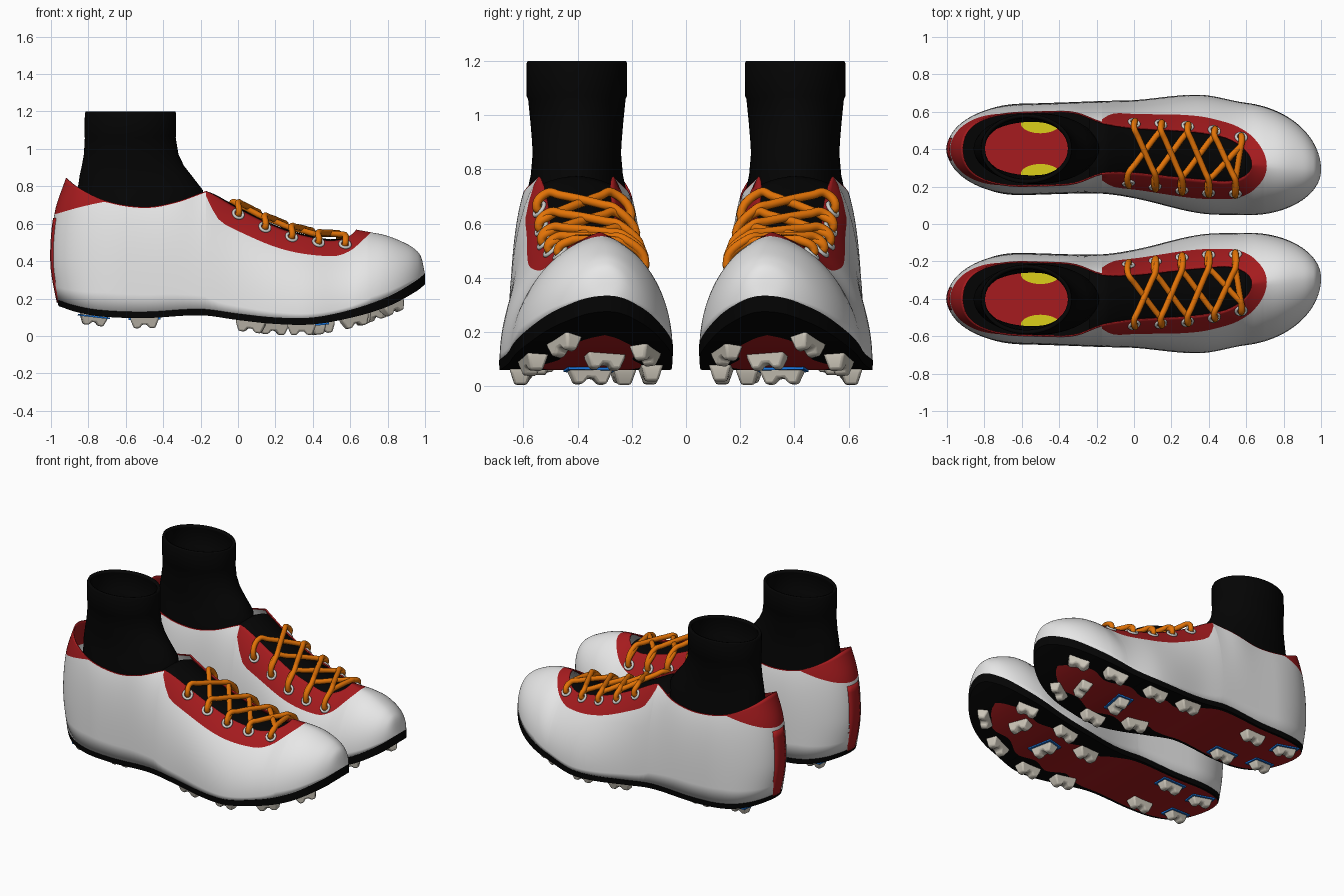
import bpy, bmesh, math
from math import sin, cos, pi, sqrt
from mathutils import Vector, Matrix

cube = bpy.data.objects.get("Cube")
if cube:
    bpy.data.objects.remove(cube)


def material(name, r, g, b, rough=0.6):
    m = bpy.data.materials.new(name)
    m.use_nodes = True
    m.diffuse_color = (r, g, b, 1)
    node = m.node_tree.nodes["Principled BSDF"]
    node.inputs["Base Color"].default_value = (r, g, b, 1)
    node.inputs["Roughness"].default_value = rough
    return m


WHITE = material("white leather", .8, .8, .8)
RED = material("red trim", .38, .011, .013)
BLACK = material("black knit", .0013, .0013, .0013)
ORANGE = material("orange lace", .76, .17, .002)
YELLOW = material("yellow patch", .72, .62, .01)
BONE = material("bone stud", .6, .56, .48)
BLUE = material("blue base", .01, .18, .72)
SILVER = material("silver eyelet", .6, .6, .58)


def track(*p):
    """Smooth function through the given (x, value) points."""
    def slope(i):
        a, b = p[max(i - 1, 0)], p[min(i + 1, len(p) - 1)]
        return (b[1] - a[1]) / (b[0] - a[0])

    def f(x):
        x = min(max(x, p[0][0]), p[-1][0])
        i = max(k for k in range(len(p) - 1) if p[k][0] <= x)
        (xa, a), (xb, b) = p[i], p[i + 1]
        d = xb - xa
        t = (x - xa) / d
        return (a + (b - a) * t * t * (3 - 2 * t)
                + d * t * (1 - t) * (slope(i) * (1 - t) - slope(i + 1) * t))
    return f


def arc(d):
    return sqrt(max(0, 1 - max(0, d) ** 2))


# Shoe shape along its length
mid_y = track((-1, .4), (-.2, .4), (0, .385), (.35, .355), (.6, .32), (1, .29))
outer_w = track((-1, .24), (-.6, .24), (-.2, .255), (0, .275), (.35, .333), (.6, .325), (1, .32))
inner_w = track((-1, .245), (-.6, .245), (-.2, .235), (0, .245), (.35, .295), (.6, .27), (1, .25))
sole_z = track((-1, .19), (-.9, .16), (-.75, .135), (-.5, .125), (-.2, .14), (0, .115),
               (.2, .095), (.4, .095), (.6, .135), (.8, .205), (.95, .29), (1, .33))
sole_t = track((-1, .03), (0, .03), (.5, .035), (.8, .048), (1, .055))
collar_z = track((-1, .845), (-.9, .8), (-.7, .72), (-.5, .69), (-.34, .715), (-.17, .775))
ridge_z = track((-.17, .855), (0, .75), (.2, .675), (.4, .625), (.6, .575), (.7, .556),
                (.8, .535), (.9, .493), (.95, .46), (.98, .42), (1, .33))
# Section exponents: roof sharpness and wall steepness
roof = track((-1, 3), (-.4, 3), (-.17, 2.4), (0, 1.95), (.2, 1.4), (.4, 1.15), (.6, 1.18), (.7, 1.55), (.8, 1.8), (1, 2))
wall = track((-1, 3), (-.4, 3), (-.17, 2.4), (0, 2.3), (.4, 2.1), (1, 2))
opening = track((-1, .8), (-.4, .82), (-.3, .77), (-.17, .56), (0, .47), (.4, .4))
heel_dx = track((.1, .06), (.2, .03), (.4, 0), (.66, .02), (.845, .08))
heel_trim = track((-1, .65), (-.85, .69), (-.7, .72), (-.17, .8))
THROAT = -.17


def half_width(x, s):
    return (outer_w if s > 0 else inner_w)(x) * arc((abs(x) - .6) / .4)


def edge_u(x):
    return opening(x) * arc((x - .45) / .18)


def rise(x, u):
    return max(0, 1 - u ** roof(x)) ** (1 / wall(x))


def height(x):
    if x >= THROAT:
        return ridge_z(x) - sole_z(x)
    return (collar_z(x) - sole_z(x)) / rise(x, edge_u(x))


def place(x, y, z):
    return Vector((x + heel_dx(z) * (max(0, -x - .6) / .4) ** 2, y, z))


def surf(x, s, u):
    """Point on the upper; u runs from 1 at the sole to 0 on the ridge."""
    return place(x, mid_y(x) + s * half_width(x, s) * u, sole_z(x) + height(x) * rise(x, u))


def trim_u(x, s):
    if x < THROAT:
        z = min(heel_trim(x), collar_z(x) - .006)
        return max(0, 1 - ((z - sole_z(x)) / height(x)) ** wall(x)) ** (1 / roof(x))
    u = (.74 if s > 0 else .82) - .22 * x - .15 * (max(0, -.08 - x) / .09) ** 2
    return max(edge_u(x), u * arc((x - .5) / .21))


def grid(bm, rows, mat=lambda i, j: 0, flip=False):
    v = [[bm.verts.new(p) for p in r] for r in rows]
    for i in range(len(v) - 1):
        for j in range(len(v[0]) - 1):
            q = [v[i][j], v[i + 1][j], v[i + 1][j + 1], v[i][j + 1]]
            bm.faces.new(q[::-1] if flip else q).material_index = mat(i, j)


def dress(ob, angle):
    bpy.ops.object.select_all(action='DESELECT')
    ob.select_set(True)
    bpy.context.view_layer.objects.active = ob
    if ob.type == 'CURVE':
        bpy.ops.object.convert(target='MESH')
        ob = bpy.context.object
    bpy.ops.object.shade_smooth_by_angle(angle=math.radians(angle))
    ob.modifiers.new("pair", 'MIRROR').use_axis = (False, True, False)


def finish(name, bm, mats, shell=0, bevel=0, recalc=False, angle=40):
    bmesh.ops.remove_doubles(bm, verts=bm.verts, dist=.0002)
    if recalc:
        bmesh.ops.recalc_face_normals(bm, faces=bm.faces)
    me = bpy.data.meshes.new(name)
    bm.to_mesh(me)
    bm.free()
    for m in mats:
        me.materials.append(m)
    ob = bpy.data.objects.new(name, me)
    bpy.context.collection.objects.link(ob)
    if shell:
        ob.modifiers.new("shell", 'SOLIDIFY').thickness = shell
    if bevel:
        b = ob.modifiers.new("soft", 'BEVEL')
        b.width, b.segments = bevel, 2
    dress(ob, angle)


def tubes(name, paths, radius, mat, closed=False):
    cu = bpy.data.curves.new(name, 'CURVE')
    cu.dimensions, cu.bevel_depth, cu.bevel_resolution, cu.resolution_u = '3D', radius, 3, 6
    for path in paths:
        sp = cu.splines.new('BEZIER')
        sp.bezier_points.add(len(path) - 1)
        sp.use_cyclic_u = closed
        for bp, p in zip(sp.bezier_points, path):
            bp.co = p
            bp.handle_left_type = bp.handle_right_type = 'AUTO'
    cu.materials.append(mat)
    ob = bpy.data.objects.new(name, cu)
    bpy.context.collection.objects.link(ob)
    dress(ob, 60)


stations = sorted([-cos(pi * i / 90) for i in range(91)]
                  + [THROAT - .001, THROAT, .59, .61, .62, .627, .63, .69, .7, .707, .71])

# Upper: white shell with red collar, rim and lace stay
LOW, HIGH = 16, 7
bm = bmesh.new()
for s in (1, -1):
    rows = []
    for x in stations:
        n = roof(x)
        a, b = (math.acos(min(1, u) ** (n / 2)) for u in (trim_u(x, s), edge_u(x)))
        angles = [a * j / LOW for j in range(LOW)] + [a + (b - a) * j / HIGH for j in range(HIGH + 1)]
        rows.append([surf(x, s, max(0, cos(t)) ** (2 / n)) for t in angles])
    grid(bm, rows, lambda i, j: int(j >= LOW), s > 0)
finish("shoe_upper", bm, [WHITE, RED], shell=.008, angle=50)

# Sole: black rim with a scalloped red plate underneath
COLS = 12
plate = track((-1, .93), (-.15, .9), (.02, .7), (.1, .52), (.23, .64), (.36, .47),
              (.49, .62), (.62, .45), (.74, .58), (.8, .52))
bm = bmesh.new()
rows = []
for x in stations:
    t = plate(x) * arc((x - .68) / .18)
    vs = [1] + [t * (1 - 2 * k / COLS) for k in range(COLS + 1)] + [-1]
    z, c = sole_z(x), mid_y(x)
    low = z - sole_t(x)
    wide = {s: half_width(x, s) for s in (1, -1)}
    row = [place(x, c + s * (wide[s] * 1.008), z + .004) for s in (1, -1)]
    under = [place(x, c + v * wide[1 if v > 0 else -1], low) for v in vs]
    rows.append([row[0]] + under + [row[1], row[0]])
grid(bm, rows, lambda i, j: int(2 <= j < COLS + 2))
finish("sole", bm, [BLACK, RED], recalc=True)

# Heel strip
bm = bmesh.new()
rows = []
for k in range(11):
    z = .18 + .045 * k
    rows.append([(-1.004 + heel_dx(z) + .016 * v * v, .4 + .06 * v, z) for v in (-1, -.5, 0, .5, 1)])
grid(bm, rows)
finish("heel_strip", bm, [RED], shell=.02, recalc=True)

# Tongue under the laces
bm = bmesh.new()
rows = []
for k in range(25):
    x = -.24 + .035 * k
    e = edge_u(x)
    a, b = (surf(x, s, e + .07) for s in (1, -1))
    bump = .11 * min(e, .4)
    rows.append([a.lerp(b, j / 10) + Vector((0, 0, bump * (1 - (j / 5 - 1) ** 2) - .014)) for j in range(11)])
grid(bm, rows)
finish("tongue", bm, [BLACK], angle=60)


# Sock: oval rings of height, centre, length and width
def oval(z, cx, hx, hy, cy=.403, count=48):
    return [(cx + hx * cos(2 * pi * k / count), cy + hy * sin(2 * pi * k / count), z) for k in range(count + 1)]


bm = bmesh.new()
rings = [(.24, -.52, .3, .185), (.6, -.52, .33, .19), (.7, -.52, .337, .187), (.78, -.523, .335, .17),
         (.86, -.548, .298, .163), (.91, -.562, .273, .166), (.97, -.571, .253, .171), (1.06, -.576, .243, .18),
         (1.07, -.576, .245, .185), (1.19, -.575, .244, .186), (1.2, -.575, .24, .182)]
grid(bm, [oval(*r) for r in rings], flip=True)
finish("sock", bm, [BLACK], shell=.02)

# Insole and its patches
for name, mat, z, ovals in (("insole", RED, .25, [(-.52, .29, .178)]),
                            ("insole_patches", YELLOW, .256, [(-.5, .105, .053, .403 + s * .135) for s in (1, -1)])):
    bm = bmesh.new()
    for o in ovals:
        bm.faces.new([bm.verts.new(p) for p in oval(z, *o)[:-1]])
    finish(name, bm, [mat])


# Eyelets and crossed laces
def eyelet(k, s):
    x = (0 if s > 0 else -.03) + .143 * k
    u = .56 - .23 * x if s > 0 else .69 - .18 * x
    p, d = surf(x, s, u), .01
    along = (surf(x + d, s, u) - p).normalized()
    n = along.cross(surf(x, s, u - d) - p).normalized()
    n = n if n.z > 0 else -n
    return x, p, along, n


holes = {(k, s): eyelet(k, s) for k in range(5) for s in (1, -1)}
tubes("eyelets", [[p + .003 * n + .027 * (a * cos(t) + n.cross(a) * sin(t))
                   for t in (2 * pi * q / 10 for q in range(10))]
                  for x, p, a, n in holes.values()], .008, SILVER, closed=True)


def lace(k, s, m, lift):
    def end(k, s):
        x, p, a, n = holes[k, s]
        top = surf(x, s, max(edge_u(x), .3)) + Vector((0, 0, .016 + lift))
        return [p - .01 * n, p + .016 * n, top]
    a, b = end(k, s), end(m, -s)
    inner = [a[2].lerp(b[2], t) + Vector((0, 0, .004)) for t in (.2, .8)]
    return a + inner + b[::-1]


tubes("laces", [lace(k, s, k + 1, .007 * (1 + s)) for k in range(4) for s in (1, -1)]
      + [lace(4, 1, 4, 0)], .0165, ORANGE)

# Studs: notched blades with some blue bases
studs = [(-.77, .285, 8, .9, 1), (-.77, .52, -8, .9, 1), (-.5, .25, 0, .95, 1), (-.5, .54, 0, .95, 0),
         (.19, .235, -8, 1, 0), (.07, .6, 5, 1, 0), (.44, .13, -4, .95, 0), (.34, .61, 0, .95, 0),
         (.42, .355, 80, 1, 1), (.66, .3, 75, .9, 0), (.62, .565, -15, .95, 0),
         (.73, .15, 25, .85, 0), (.82, .45, -35, .85, 0)]
half = [(.08, .012), (.078, -.012), (.06, -.057), (.028, -.057), (.012, -.036)]
outline = half + [(-l, z) for l, z in reversed(half)]
bm, base = bmesh.new(), bmesh.new()
for x, y, yaw, size, blue in studs:
    low = [sole_z(q) - sole_t(q) for q in (x, x - .05, x + .05)]
    frame = (Matrix.Translation((x, y, low[0])) @ Matrix.Rotation(math.atan2(low[1] - low[2], .1), 4, 'Y')
             @ Matrix.Rotation(math.radians(yaw), 4, 'Z') @ Matrix.Scale(size, 4))
    rows = [[frame @ Vector((l, s * (.042 + .3 * z), z)) for l, z in outline + outline[:1]] for s in (1, -1)]
    grid(bm, rows)
    for r in rows:
        bm.faces.new([bm.verts.new(p) for p in r[:-1]])
    if blue:
        box = frame @ Matrix.Translation((0, 0, -.004)) @ Matrix.Diagonal((.18, .105, .0095, 1))
        bmesh.ops.create_cube(base, size=1, matrix=box)
finish("studs", bm, [BONE], bevel=.009, recalc=True)
finish("stud_bases", base, [BLUE])
